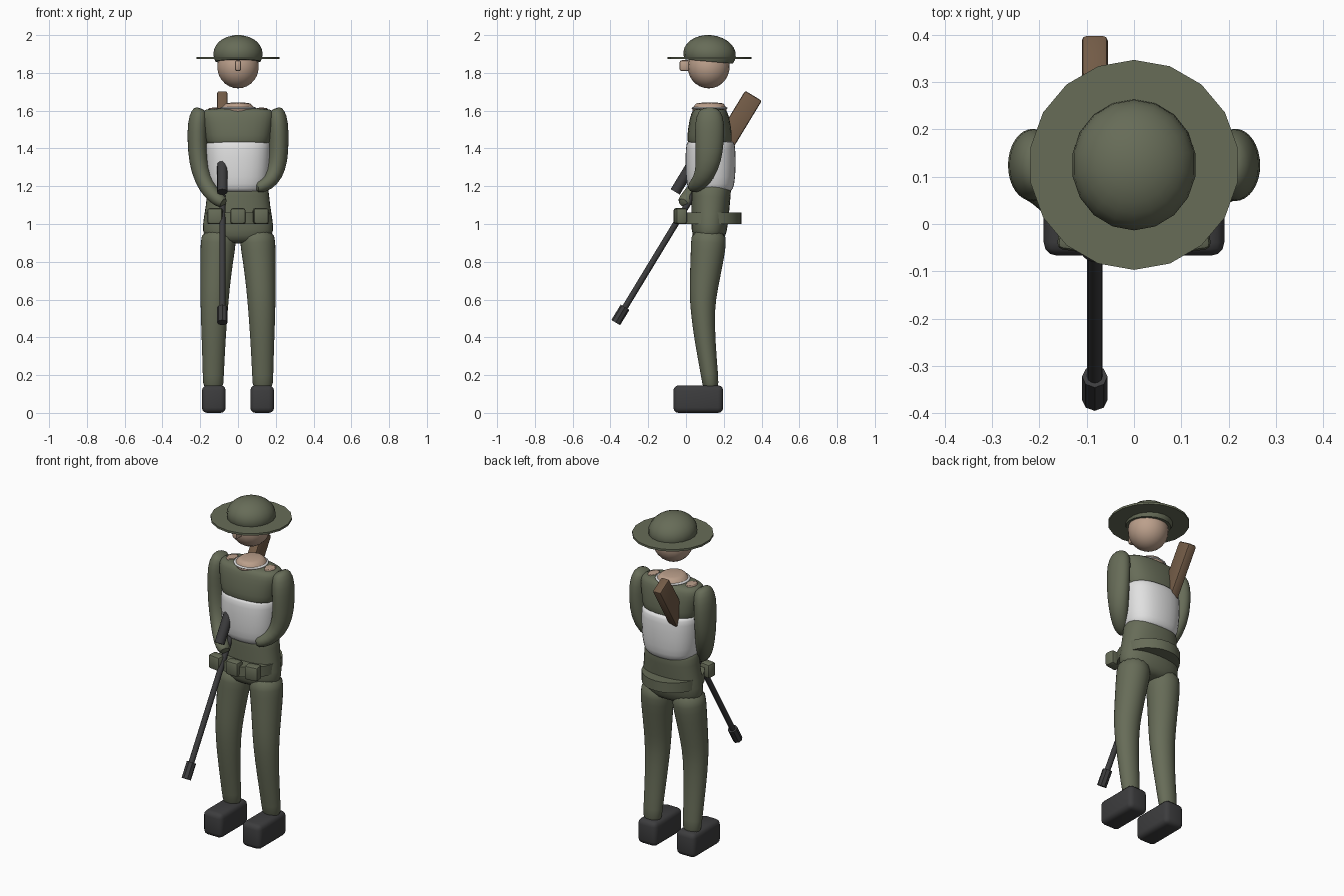
import bpy, bmesh, math
from mathutils import Vector

if "Cube" in bpy.data.objects:
    bpy.data.objects.remove(bpy.data.objects["Cube"])


def material(name, r, g, b):
    m = bpy.data.materials.new(name)
    m.use_nodes = True
    m.diffuse_color = (r, g, b, 1)
    m.node_tree.nodes["Principled BSDF"].inputs["Base Color"].default_value = (r, g, b, 1)
    return m


GREEN = material("olive_cloth", 0.135, 0.15, 0.097)
SKIN = material("skin", 0.50, 0.35, 0.26)
WHITE = material("white_shirt", 0.75, 0.75, 0.75)
DARK = material("dark_grey", 0.046, 0.046, 0.048)
WOOD = material("brown_wood", 0.17, 0.105, 0.062)
MID_Y = 0.125


def finish(name, bm, mat, angle=40, subsurf=0):
    """Turn a bmesh into a shaded, coloured object."""
    bmesh.ops.recalc_face_normals(bm, faces=bm.faces)
    mesh = bpy.data.meshes.new(name)
    bm.to_mesh(mesh)
    bm.free()
    ob = bpy.data.objects.new(name, mesh)
    bpy.context.collection.objects.link(ob)
    mesh.materials.append(mat)
    if subsurf:
        ob.modifiers.new("smooth", "SUBSURF").levels = subsurf
        ob.modifiers["smooth"].render_levels = subsurf
    bpy.ops.object.select_all(action="DESELECT")
    ob.select_set(True)
    bpy.context.view_layer.objects.active = ob
    bpy.ops.object.shade_smooth_by_angle(angle=math.radians(angle))
    return ob


def loft(name, rings, mat, power=2.0, sides=16, side=1):
    """Skin rings of (x, y, z, half width, half depth) set square to their path."""
    bm = bmesh.new()
    centres = [Vector((r[0] * side, r[1], r[2])) for r in rings]
    loops = []
    for i, r in enumerate(rings):
        t = (centres[min(i + 1, len(rings) - 1)] - centres[max(i - 1, 0)]).normalized()
        u = t.cross(Vector((0, 1, 0))).normalized()
        v = u.cross(t).normalized()
        loop = []
        for k in range(sides):
            a = math.tau * k / sides
            c, s = math.cos(a), math.sin(a)
            c = math.copysign(abs(c) ** (2 / power), c)
            s = math.copysign(abs(s) ** (2 / power), s)
            loop.append(bm.verts.new(centres[i] + u * c * r[3] + v * s * r[4]))
        loops.append(loop)
    for a, b in zip(loops, loops[1:]):
        for k in range(sides):
            n = (k + 1) % sides
            bm.faces.new((a[k], a[n], b[n], b[k]))
    bm.faces.new(loops[0])
    bm.faces.new(loops[-1])
    return finish(name, bm, mat, 60, 1)


def rod(name, a, b, radius, mat, sides=12):
    a, b = Vector(a), Vector(b)
    bm = bmesh.new()
    bmesh.ops.create_cone(bm, cap_ends=True, segments=sides, radius1=radius,
                          radius2=radius, depth=(b - a).length)
    ob = finish(name, bm, mat)
    ob.location = (a + b) / 2
    ob.rotation_euler = (b - a).to_track_quat("Z", "Y").to_euler()
    return ob


def box(name, centre, size, mat, bevel, segments=2):
    bm = bmesh.new()
    bmesh.ops.create_cube(bm, size=1)
    bmesh.ops.scale(bm, vec=size, verts=bm.verts)
    bmesh.ops.bevel(bm, geom=bm.edges[:], offset=bevel, segments=segments,
                    profile=0.5, affect="EDGES")
    ob = finish(name, bm, mat)
    ob.location = centre
    return ob


def ball(name, centre, scale, mat, cut=None):
    bm = bmesh.new()
    bmesh.ops.create_uvsphere(bm, u_segments=18, v_segments=14, radius=1)
    if cut is not None:
        bmesh.ops.bisect_plane(bm, geom=bm.verts[:] + bm.edges[:] + bm.faces[:],
                               plane_co=(0, 0, cut), plane_no=(0, 0, 1), clear_inner=True)
        bmesh.ops.holes_fill(bm, edges=bm.edges[:])
    bmesh.ops.scale(bm, vec=scale, verts=bm.verts)
    ob = finish(name, bm, mat, 50)
    ob.location = centre
    return ob


# Head and helmet
ball("head", (0, 0.12, 1.832), (0.111, 0.111, 0.114), SKIN)
box("nose", (0, -0.005, 1.838), (0.034, 0.06, 0.058), SKIN, 0.013)
dome = ball("helmet_dome", (0, MID_Y, 1.9), (0.132, 0.139, 0.1), GREEN, cut=-0.4)
dome.rotation_euler.x = math.radians(-5)
rod("helmet_brim", (0, MID_Y, 1.873), (0, MID_Y, 1.885), 0.222, GREEN, 18)

# Torso: jacket, shirt band and trouser top
loft("jacket", [(0, MID_Y, 1.40, 0.165, 0.11), (0, MID_Y, 1.44, 0.175, 0.122),
                (0, MID_Y, 1.50, 0.185, 0.118), (0, MID_Y, 1.57, 0.20, 0.105),
                (0, MID_Y, 1.60, 0.19, 0.092), (0, MID_Y, 1.614, 0.16, 0.075)], GREEN, 2.5)
loft("shirt", [(0, 0.13, 1.165, 0.13, 0.10), (0, 0.13, 1.18, 0.155, 0.122),
               (0, 0.13, 1.24, 0.17, 0.134), (0, 0.13, 1.36, 0.177, 0.137),
               (0, 0.13, 1.43, 0.176, 0.13), (0, 0.13, 1.442, 0.17, 0.122)], WHITE, 2.4)
loft("trouser_top", [(0, 0.12, 0.895, 0.12, 0.06), (0, 0.12, 0.93, 0.19, 0.09),
                     (0, 0.125, 1.0, 0.192, 0.10), (0, 0.13, 1.1, 0.172, 0.103),
                     (0, 0.135, 1.19, 0.166, 0.108), (0, 0.135, 1.22, 0.15, 0.10)], GREEN, 2.3)

# Neck, collar and bare shoulder patches
loft("neck", [(0, MID_Y, 1.58, 0.10, 0.097), (0, MID_Y, 1.61, 0.096, 0.094),
              (0, MID_Y, 1.632, 0.072, 0.08), (0, MID_Y, 1.644, 0.062, 0.07)], SKIN)
loft("collar", [(0, MID_Y, 1.606, 0.098, 0.098), (0, MID_Y, 1.614, 0.100, 0.1),
                (0, MID_Y, 1.622, 0.092, 0.093)], WHITE)
for side, label in ((1, "left"), (-1, "right")):
    loft(label + "_shoulder_skin", [(0.125, MID_Y, 1.60, 0.045, 0.06),
                                    (0.125, MID_Y, 1.618, 0.035, 0.05)], SKIN, 1.3, 8, side)

# Legs and boots
leg = [(0.102, 0.12, 0.97, 0.088, 0.092), (0.104, 0.12, 0.90, 0.097, 0.096),
       (0.112, 0.112, 0.82, 0.089, 0.09), (0.122, 0.092, 0.65, 0.078, 0.076),
       (0.126, 0.087, 0.55, 0.074, 0.066), (0.129, 0.10, 0.38, 0.064, 0.056),
       (0.131, 0.128, 0.18, 0.056, 0.045), (0.131, 0.132, 0.12, 0.055, 0.043)]
for side, label in ((1, "left"), (-1, "right")):
    loft(label + "_leg", leg, GREEN, side=side)
    box(label + "_boot", (0.128 * side, 0.065, 0.073), (0.126, 0.264, 0.146), DARK, 0.028, 3)

# Arms share the upper part and differ at the forearm
upper = [(0.195, MID_Y, 1.612, 0.025, 0.035), (0.203, MID_Y, 1.597, 0.045, 0.062),
         (0.213, MID_Y, 1.54, 0.055, 0.08), (0.216, MID_Y, 1.44, 0.053, 0.078)]
left_forearm = [(0.213, 0.12, 1.34, 0.053, 0.07), (0.192, 0.10, 1.26, 0.048, 0.055),
                (0.155, 0.066, 1.213, 0.04, 0.045), (0.115, 0.042, 1.196, 0.034, 0.036),
                (0.095, 0.034, 1.192, 0.022, 0.024)]
right_forearm = [(0.21, 0.115, 1.33, 0.052, 0.07), (0.185, 0.085, 1.23, 0.046, 0.055),
                 (0.145, 0.04, 1.165, 0.042, 0.046), (0.10, -0.002, 1.125, 0.038, 0.042),
                 (0.07, -0.018, 1.108, 0.027, 0.03)]
loft("left_arm", upper + left_forearm, GREEN)
loft("right_arm", upper + right_forearm, GREEN, side=-1)

# Belt with three pouches
belt = rod("belt", (0, 0.122, 1.0), (0, 0.122, 1.06), 0.172, GREEN, 24)
for i, label in ((-1, "right"), (0, "middle"), (1, "left")):
    pouch = box(label + "_pouch", (0.12 * i, -0.036 + 0.008 * abs(i), 1.042),
                (0.08, 0.06, 0.084), GREEN, 0.013)
    pouch.rotation_euler.z = math.radians(8 * i)

# Slung gun, built along one sloping axis
AXIS = Vector((0, 0.73, 1.202)).normalized()
MUZZLE = Vector((-0.083, -0.372, 0.478))


def along(distance, forward=0.0):
    return MUZZLE + AXIS * distance + Vector((0, -AXIS.z, AXIS.y)) * forward


rod("gun_muzzle", along(0), along(0.095), 0.027, DARK, 8)
rod("gun_barrel", along(0.05), along(1.0), 0.016, DARK)
rod("gun_receiver", along(0.755, 0.09), along(1.0, 0.09), 0.028, DARK)
stock = box("gun_stock", along(1.175), (0.055, 0.103, 0.46), WOOD, 0.01)
stock.rotation_euler.x = -math.atan2(AXIS.y, AXIS.z)
